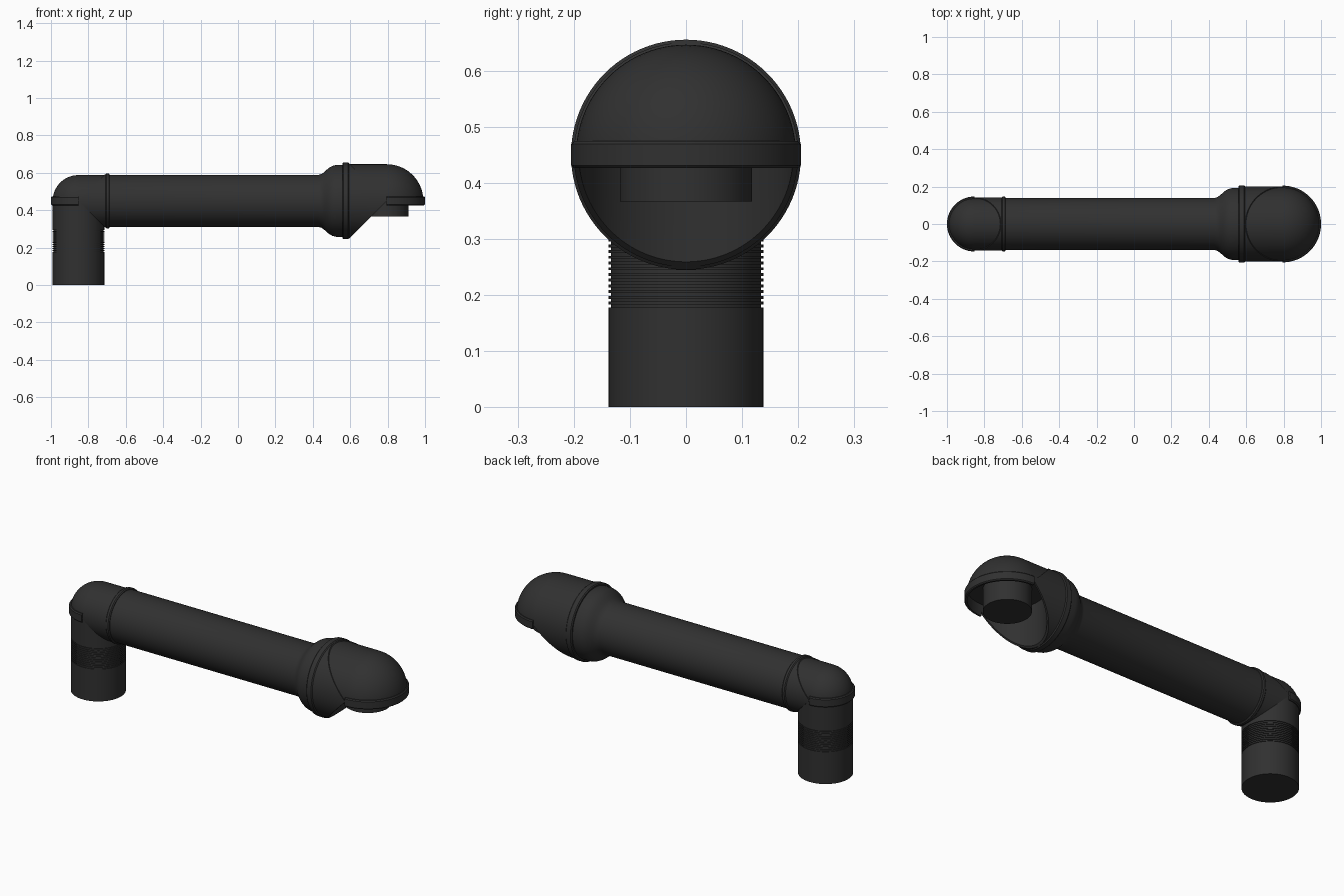
import bpy, bmesh, math
from mathutils import Vector

if "Cube" in bpy.data.objects:
    bpy.data.objects.remove(bpy.data.objects["Cube"])

ZC = 0.45   # height of the horizontal pipe axis
SEG = 96
dark = bpy.data.materials.new("dark_plastic")
dark.diffuse_color = (0.03, 0.03, 0.03, 1)
dark.use_nodes = True
dark.node_tree.nodes["Principled BSDF"].inputs["Base Color"].default_value = dark.diffuse_color


def lathe(name, profile, origin, axis, cuts=()):
    """Revolve (along, radius) points about an axis; cuts are (point, outward normal)."""
    axis = Vector(axis)
    u = Vector((0, 1, 0))
    v = axis.cross(u)
    o = Vector(origin)
    bm = bmesh.new()
    rings = []
    for t, r in profile:
        rings.append([bm.verts.new(o + axis * t + (u * math.cos(a) + v * math.sin(a)) * r)
                      for a in (2 * math.pi * i / SEG for i in range(SEG))]
                     if r > 1e-6 else [bm.verts.new(o + axis * t)])
    for a, b in zip(rings, rings[1:]):
        for i in range(SEG):
            j = (i + 1) % SEG
            if len(a) == 1:
                bm.faces.new((a[0], b[i], b[j]))
            elif len(b) == 1:
                bm.faces.new((a[i], a[j], b[0]))
            else:
                bm.faces.new((a[i], a[j], b[j], b[i]))
    for co, no in cuts:
        geom = bm.verts[:] + bm.edges[:] + bm.faces[:]
        bmesh.ops.bisect_plane(bm, geom=geom, dist=1e-5, plane_co=co, plane_no=no, clear_outer=True)
        bmesh.ops.holes_fill(bm, edges=[e for e in bm.edges if e.is_boundary], sides=0)
    bmesh.ops.recalc_face_normals(bm, faces=bm.faces[:])
    me = bpy.data.meshes.new(name)
    bm.to_mesh(me)
    bm.free()
    ob = bpy.data.objects.new(name, me)
    bpy.context.collection.objects.link(ob)
    me.materials.append(dark)
    return ob


def band(name, half, r, origin, axis, cuts=()):
    """Short collar with a softened rim."""
    b = 0.005
    return lathe(name, [(-half, 0), (-half, r - b), (-half + b, r), (half - b, r),
                        (half, r - b), (half, 0)], origin, axis, cuts)


def elbow(name, cx, s, r, length, flange_r):
    """Mitred body, domed cap and half flange; s is the direction the dome faces."""
    c = (cx, 0, ZC)
    body = lathe(name + "_body", [(-length, 0), (-length, r), (r, r), (r, 0)], c, (s, 0, 0),
                 [(c, (s, 0, 1)), (c, (s, 0, -1))])
    rc = r - 0.004
    arc = [(rc * math.sin(a), rc * math.cos(a)) for a in
           (math.pi / 2 * i / 20 for i in range(20))]
    cap = lathe(name + "_dome", [(-length, 0), (-length, rc)] + arc + [(rc, 0)], c, (s, 0, 0),
                [(c, (0, 0, -1))])
    flange = band(name + "_flange", 0.024, flange_r, c, (0, 0, 1), [(c, (-s, 0, 0))])
    return [body, cap, flange]


# Post with a ribbed section
post = [(0, 0), (0, 0.138), (0.178, 0.138)]
for i in range(12):
    z = 0.178 + i * 0.0102
    post += [(z, 0.134), (z + 0.005, 0.134), (z + 0.005, 0.138), (z + 0.0102, 0.138)]
post += [(ZC, 0.138), (ZC, 0)]
lathe("post", post, (-0.853, 0, 0), (0, 0, 1))

# Horizontal pipe with flared socket end
lathe("main_pipe", [(-0.70, 0), (-0.70, 0.139), (0.43, 0.139), (0.447, 0.144), (0.462, 0.155),
                    (0.476, 0.168), (0.49, 0.179), (0.505, 0.187), (0.525, 0.192),
                    (0.57, 0.193), (0.57, 0)], (0, 0, ZC), (1, 0, 0))

# Elbows and their collars
elbow("rear_elbow", -0.853, -1, 0.142, 0.16, 0.147)
band("rear_collar", 0.011, 0.147, (-0.697, 0, ZC), (1, 0, 0))
head = elbow("head", 0.795, 1, 0.2, 0.22, 0.205)
band("head_collar", 0.018, 0.205, (0.576, 0, ZC), (1, 0, 0))

# Hollow out the underside of the head
bore = lathe("bore_cutter", [(0.1, 0), (0.1, 0.191), (0.49, 0.191), (0.49, 0)],
             (0.795, 0, 0), (0, 0, 1))
bore.hide_render = True
for ob in head:
    m = ob.modifiers.new("bore", 'BOOLEAN')
    m.object = bore
    m.operation = 'DIFFERENCE'
    m.solver = 'EXACT'
    bpy.context.view_layer.objects.active = ob
    bpy.ops.object.modifier_apply(modifier=m.name)
bpy.data.objects.remove(bore)

# Outlet inside the head
lathe("outlet", [(0.367, 0), (0.367, 0.118), (0.50, 0.118), (0.50, 0)], (0.793, 0, 0), (0, 0, 1))

# Smooth shading with sharp edges kept
bpy.ops.object.select_all(action='DESELECT')
for ob in bpy.data.objects:
    ob.select_set(True)
    bpy.context.view_layer.objects.active = ob
bpy.ops.object.shade_smooth_by_angle(angle=math.radians(30))
